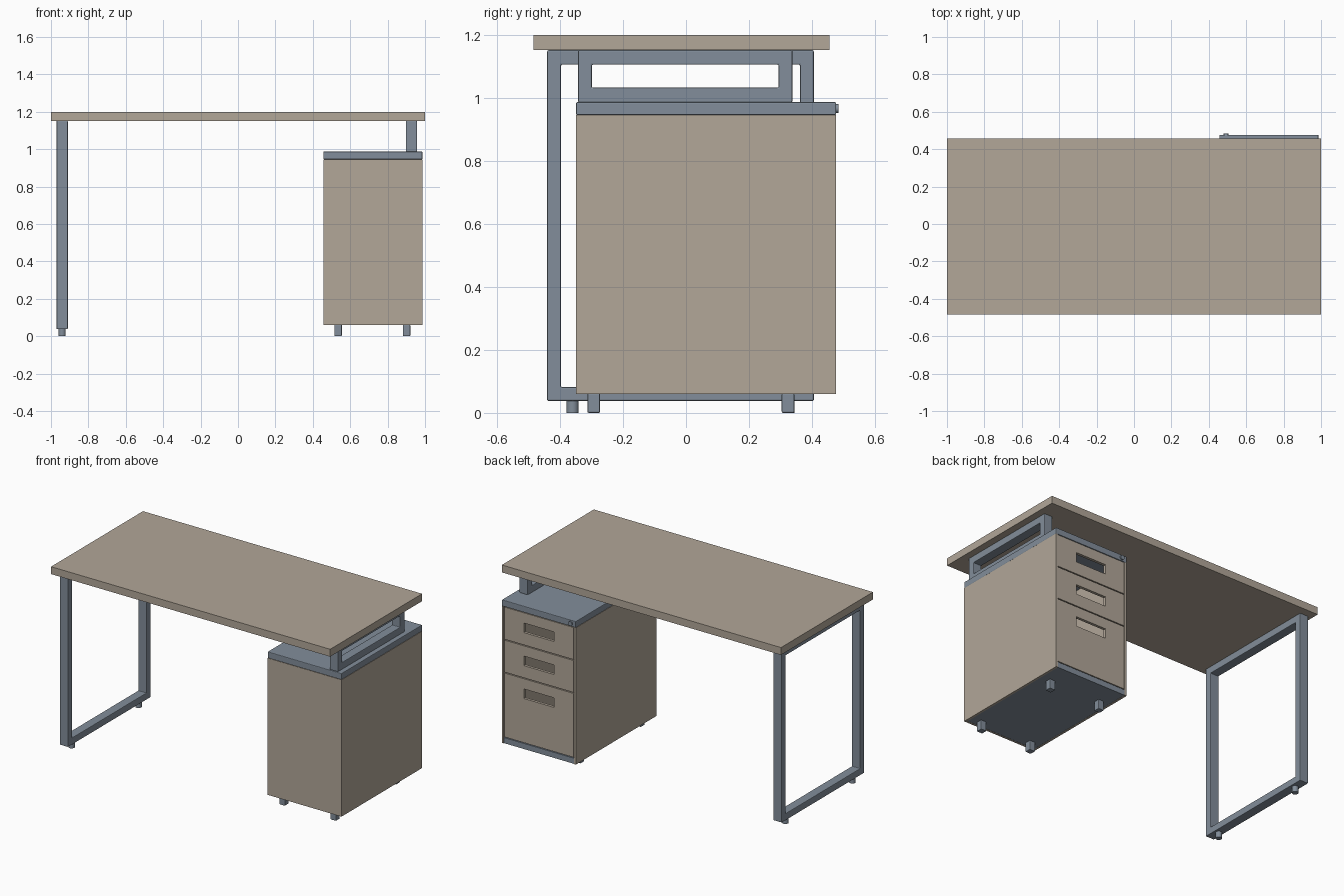
import bpy, bmesh, math
from mathutils import Matrix, Vector

if "Cube" in bpy.data.objects:
    bpy.data.objects.remove(bpy.data.objects["Cube"])


def material(name, rgb):
    m = bpy.data.materials.new(name)
    m.diffuse_color = (*rgb, 1)
    m.use_nodes = True
    m.node_tree.nodes["Principled BSDF"].inputs["Base Color"].default_value = m.diffuse_color
    return m


WOOD = material("taupe_wood", (0.445, 0.385, 0.315))
METAL = material("blue_grey_metal", (0.225, 0.27, 0.325))


def finish(bm, name, mat, bevel=0):
    bmesh.ops.recalc_face_normals(bm, faces=bm.faces)
    me = bpy.data.meshes.new(name)
    bm.to_mesh(me)
    bm.free()
    me.materials.append(mat)
    ob = bpy.data.objects.new(name, me)
    bpy.context.collection.objects.link(ob)
    if bevel:
        mod = ob.modifiers.new("bevel", 'BEVEL')
        mod.width, mod.segments = bevel, 2
    return ob


def box(name, x, y, z, mat, bevel=0):
    bm = bmesh.new()
    size = [b - a for a, b in (x, y, z)]
    mid = Vector([(a + b) / 2 for a, b in (x, y, z)])
    bmesh.ops.create_cube(bm, size=1, matrix=Matrix.Translation(mid) @ Matrix.Diagonal((*size, 1)))
    return finish(bm, name, mat, bevel)


def ring(name, axis, depth, u, z, hole_u, hole_z, mat, bevel=0):
    """Rectangular plate with a rectangular hole, extruded along axis x or y."""
    bm = bmesh.new()
    loops = []
    for d in depth:
        for (a, b), (lo, hi) in ((u, z), (hole_u, hole_z)):
            pts = ((a, lo), (b, lo), (b, hi), (a, hi))
            loops.append([bm.verts.new((d, p, q) if axis == 'x' else (p, d, q)) for p, q in pts])
    o0, i0, o1, i1 = loops
    for p, q in ((o0, i0), (o1, i1), (o0, o1), (i0, i1)):
        for k in range(4):
            n = (k + 1) % 4
            bm.faces.new((p[k], p[n], q[n], q[k]))
    return finish(bm, name, mat, bevel)


def cylinder(name, centre, radius, depth, mat, along_y=False):
    bm = bmesh.new()
    rot = Matrix.Rotation(math.pi / 2, 4, 'X') if along_y else Matrix()
    bmesh.ops.create_cone(bm, cap_ends=True, segments=24, radius1=radius, radius2=radius,
                          depth=depth, matrix=Matrix.Translation(centre) @ rot)
    ob = finish(bm, name, mat)
    bpy.context.view_layer.objects.active = ob
    ob.select_set(True)
    bpy.ops.object.shade_smooth_by_angle()
    ob.select_set(False)


# Table top
box("table_top", (-1, 1), (-0.485, 0.456), (1.152, 1.2), WOOD)

# Left leg loop and its round feet
ring("left_leg_frame", 'x', (-0.97, -0.91), (-0.441, 0.406), (0.038, 1.152),
     (-0.397, 0.362), (0.082, 1.106), METAL, 0.004)
for y, side in ((-0.36, "front"), (0.325, "back")):
    cylinder(side + "_leg_foot", (-0.94, y, 0.02), 0.019, 0.04, METAL)

# Small loop between cabinet and table top
ring("right_support_frame", 'x', (0.897, 0.957), (-0.343, 0.338), (0.987, 1.152),
     (-0.299, 0.294), (1.033, 1.106), METAL, 0.004)

# Cabinet shell, open inside
X0, X1, Y0, Y1 = 0.456, 0.986, -0.349, 0.477
T = 0.014
box("cabinet_cap", (X0, X1), (Y0, Y1), (0.946, 0.987), METAL, 0.004)
box("cabinet_left_side", (X0, X0 + T), (Y0, Y1), (0.06, 0.946), WOOD)
box("cabinet_right_side", (X1 - T, X1), (Y0, Y1), (0.06, 0.946), WOOD)
box("cabinet_rear_panel", (X0 + T, X1 - T), (Y0, Y0 + T), (0.06, 0.946), WOOD)
box("cabinet_base", (X0 + T, X1 - T), (Y0 + T, Y1 - 0.002), (0.061, 0.097), METAL)

# Drawer fronts with cut-out grips
for i, (lo, hi) in enumerate(((0.735, 0.943), (0.522, 0.729), (0.102, 0.516))):
    ring(f"drawer_front_{i + 1}", 'y', (Y1 - 0.02, Y1 - 0.002), (X0 + T + 0.003, X1 - T - 0.003),
         (lo, hi), (0.612, 0.83), (hi - 0.128, hi - 0.066), WOOD)

# Cabinet feet
for x, sx in ((0.535, "left"), (0.901, "right")):
    for y, sy in ((-0.293, "front"), (0.324, "back")):
        box(f"cabinet_foot_{sy}_{sx}", (x - 0.02, x + 0.02), (y - 0.02, y + 0.02),
            (0, 0.062), METAL, 0.004)

# Lock on the cap
cylinder("cabinet_lock", (0.492, Y1 + 0.002, 0.967), 0.014, 0.012, METAL, True)
